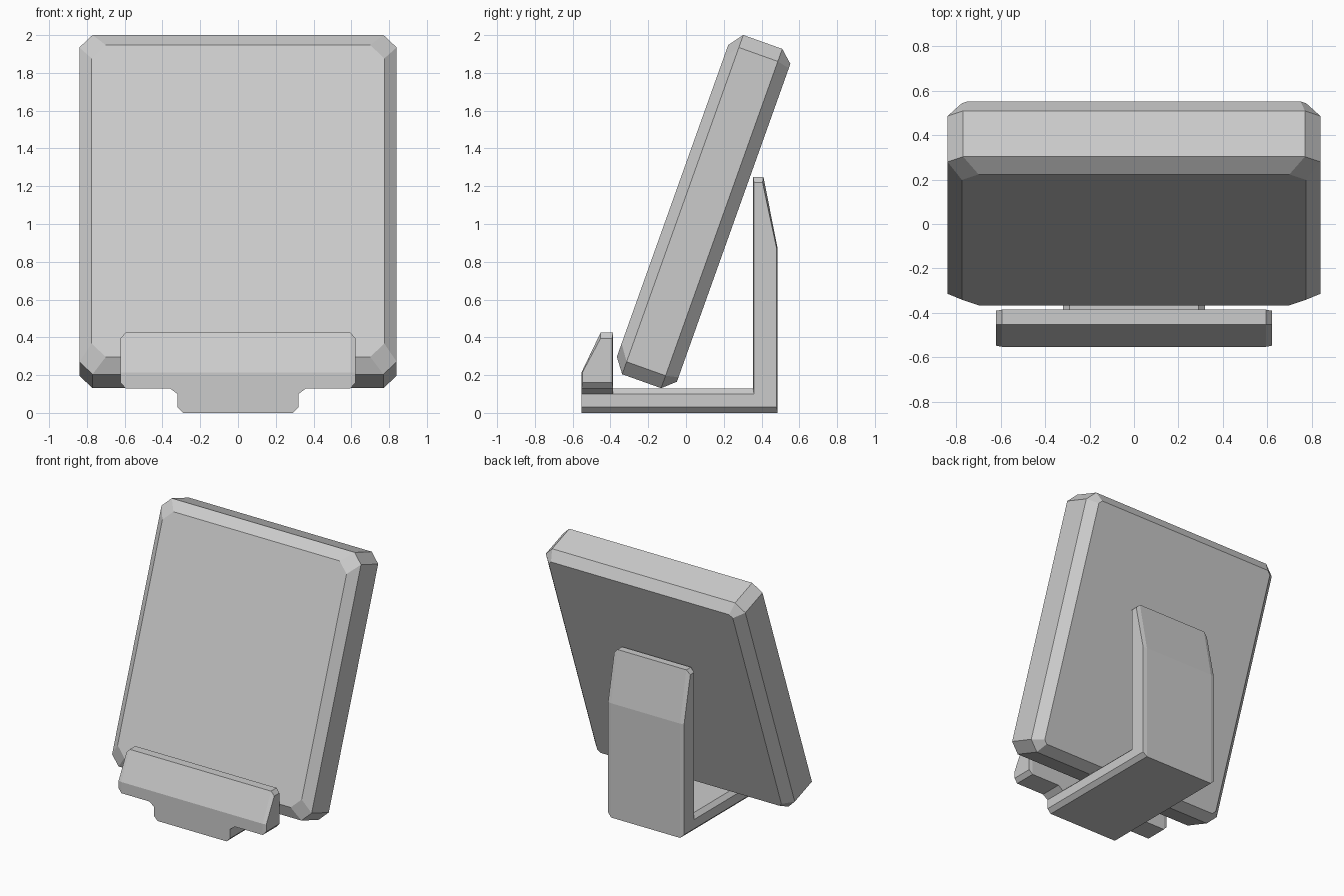
import bpy, bmesh, math

if "Cube" in bpy.data.objects:
    bpy.data.objects.remove(bpy.data.objects["Cube"])


def loft(name, rings):
    """Bridge equal-length rings of 3D points and cap both ends."""
    bm = bmesh.new()
    loops = [[bm.verts.new(p) for p in ring] for ring in rings]
    n = len(loops[0])
    for a, b in zip(loops, loops[1:]):
        for i in range(n):
            j = (i + 1) % n
            bm.faces.new((a[i], a[j], b[j], b[i]))
    bm.faces.new(loops[0][::-1])
    bm.faces.new(loops[-1])
    bmesh.ops.remove_doubles(bm, verts=bm.verts, dist=1e-5)
    bmesh.ops.recalc_face_normals(bm, faces=bm.faces)
    mesh = bpy.data.meshes.new(name)
    bm.to_mesh(mesh)
    bm.free()
    obj = bpy.data.objects.new(name, mesh)
    bpy.context.collection.objects.link(obj)
    return obj


def mirrored_layers(layers):
    """Turn (x, yz profile) layers for +x into rings running from -x to +x."""
    full = [(-x, p) for x, p in reversed(layers)] + layers
    return [[(x, y, z) for y, z in p] for x, p in full]


# Leaning panel: chamfered rectangles stacked through its thickness
TILT = math.radians(19.65)
S, C = math.sin(TILT), math.cos(TILT)


def panel_ring(v, half_w, inset, cut):
    lo, hi = 0.079 + inset, 1.986 - inset
    w = half_w
    pts = [(w - cut, lo), (w, lo + cut), (w, hi - cut), (w - cut, hi),
           (cut - w, hi), (-w, hi - cut), (-w, lo + cut), (cut - w, lo)]
    return [(x, u * S + v * C, u * C - v * S) for x, u in pts]


loft("panel", [
    panel_ring(-0.4445, 0.775, 0.077, 0.075),
    panel_ring(-0.387, 0.84, 0.0, 0.07),
    panel_ring(-0.168, 0.84, 0.0, 0.07),
    panel_ring(-0.101, 0.775, 0.06, 0.025),
])


# Base plate with tapered rear upright
def support_profile(bottom, floor, top, e):
    return [(-0.386, bottom), (0.485 - e, bottom), (0.485 - e, 0.87),
            (0.41 - e, top), (0.355 + e, top), (0.355 + e, floor),
            (-0.386, floor)]


loft("base_and_back_support", mirrored_layers([
    (0.29, support_profile(0.0, 0.13, 1.25, 0.0)),
    (0.32, support_profile(0.03, 0.10, 1.22, 0.005)),
]))


# Front lip: wide sloped ledge flaring out from the base stem
def lip_profile(bottom, top, e=0.0):
    return [(-0.553 + e, bottom), (-0.386 - e, bottom), (-0.386 - e, top),
            (-0.452, top), (-0.553 + e, 0.215)]


loft("front_lip", mirrored_layers([
    (0.29, lip_profile(0.0, 0.425)),
    (0.32, lip_profile(0.03, 0.425)),
    (0.32, lip_profile(0.10, 0.425)),
    (0.36, lip_profile(0.13, 0.425)),
    (0.595, lip_profile(0.13, 0.425)),
    (0.622, lip_profile(0.16, 0.395, 0.005)),
]))
